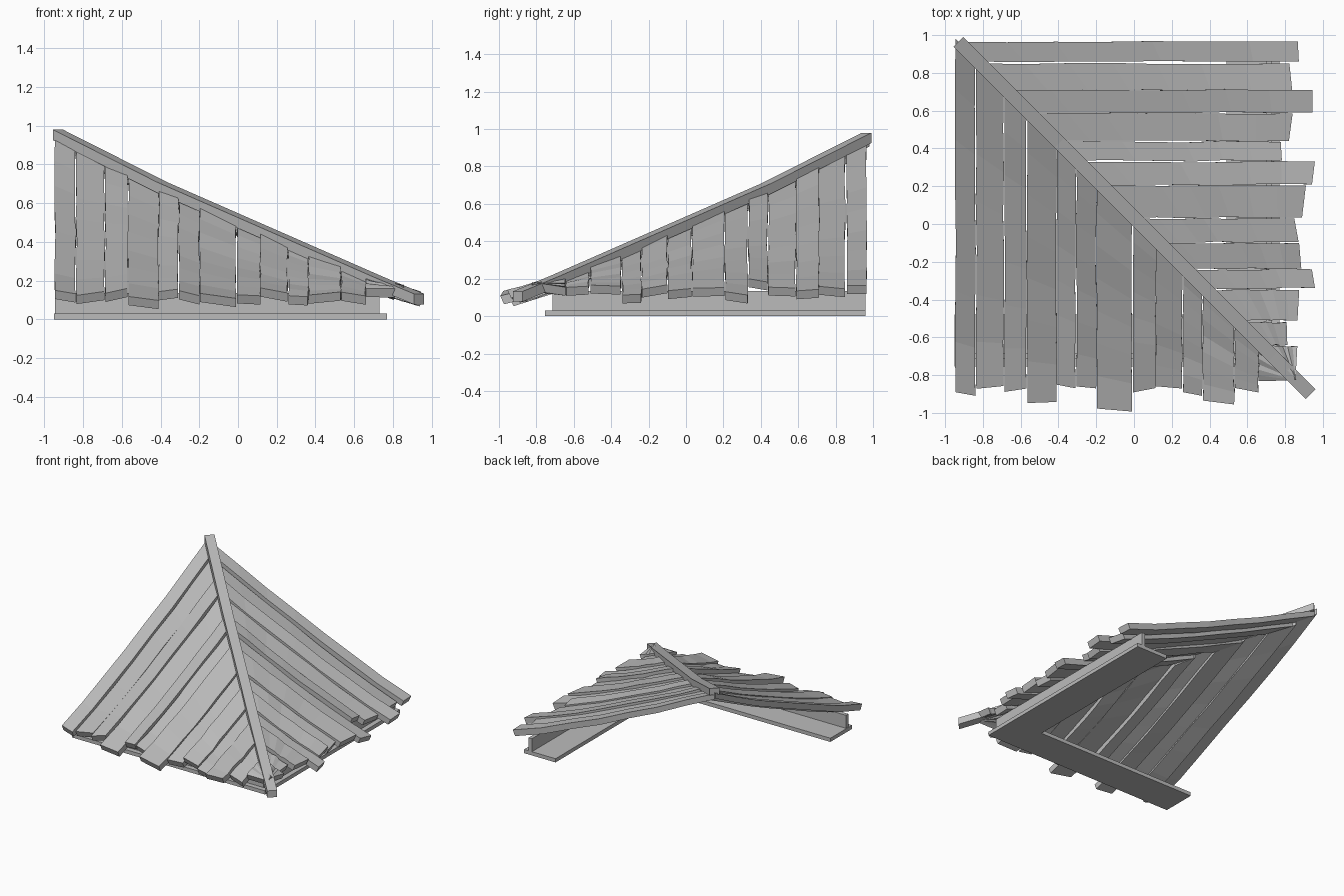
import bpy, random
from mathutils import Vector

random.seed(4)
cube = bpy.data.objects.get("Cube")
if cube:
    bpy.data.objects.remove(cube)

wood = bpy.data.materials.new("weathered_grey")
wood.use_nodes = True
GREY = (0.5, 0.5, 0.5, 1)
wood.diffuse_color = GREY
wood.node_tree.nodes["Principled BSDF"].inputs["Base Color"].default_value = GREY

# roof height against distance up the slope (-1 eave, +1 peak)
SLOPE = [(-1.0, 0.105), (-0.87, 0.14), (-0.7, 0.195), (-0.4, 0.31),
         (0.0, 0.48), (0.43, 0.67), (1.0, 0.945)]
HIP = [(-0.9, 0.132), (-0.7, 0.215), (0.43, 0.71), (0.965, 0.98)]
SHIFT = 0.035  # hip line is y = SHIFT - x


def slope_z(t):
    for (a, za), (b, zb) in zip(SLOPE, SLOPE[1:]):
        if t <= b or b == SLOPE[-1][0]:
            return za + (zb - za) * (t - a) / (b - a)


def sweep(name, rings):
    """Closed solid from a list of four-cornered rings."""
    verts = [p for ring in rings for p in ring]
    faces = [(0, 1, 2, 3)]
    for r in range(len(rings) - 1):
        for k in range(4):
            a, b = r * 4 + k, r * 4 + (k + 1) % 4
            faces.append((a, a + 4, b + 4, b))
    last = len(verts) - 4
    faces.append((last + 3, last + 2, last + 1, last))
    mesh = bpy.data.meshes.new(name)
    mesh.from_pydata(verts, [], faces)
    mesh.materials.append(wood)
    obj = bpy.data.objects.new(name, mesh)
    bpy.context.collection.objects.link(obj)
    bpy.context.view_layer.objects.active = obj
    bpy.ops.object.mode_set(mode='EDIT')
    bpy.ops.mesh.select_all(action='SELECT')
    bpy.ops.mesh.normals_make_consistent(inside=False)
    bpy.ops.object.mode_set(mode='OBJECT')


def box(name, lo, hi):
    sweep(name, [[(x, lo[1], lo[2]), (x, hi[1], lo[2]), (x, hi[1], hi[2]), (x, lo[1], hi[2])]
                 for x in (lo[0], hi[0])])


def plank(name, lo, hi, eave, lift, place):
    """Bent board from the eave up to the mitre on the hip line."""
    roll = random.uniform(-0.012, 0.012)
    skew = random.uniform(-0.012, 0.012)
    steps = 7
    rings = []
    for i in range(steps + 1):
        s = i / steps
        wob = random.uniform(-0.004, 0.004) if 0 < i < steps else 0
        bump = random.uniform(-0.004, 0.004)
        ring = []
        for edge, sign, under in ((lo, -1, 0), (hi, 1, 0), (hi, 1, 1), (lo, -1, 1)):
            start = eave + sign * skew
            across = edge + wob
            t = start + (SHIFT - across - start) * s
            z = slope_z(t) + lift + bump + sign * roll * (1 - 0.5 * s)
            ring.append(place(across, t + 0.02 * under * (1 - s), z - 0.045 * under))
        rings.append(ring)
    sweep(name, rings)


# front slope planks: edge, edge, overhang
FRONT = [(-.945, -.84, .9), (-.835, -.69, .865), (-.685, -.57, .88), (-.565, -.41, .945),
         (-.41, -.31, .86), (-.305, -.2, .865), (-.195, -.01, .985), (-.005, .115, .88),
         (.115, .255, .865), (.26, .36, .9), (.365, .53, .945), (.535, .66, .88), (.66, .81, .83)]
# side slope planks
SIDE = [(.86, .965, .87), (.71, .85, .83), (.59, .71, .945), (.44, .585, .83),
        (.335, .435, .78), (.21, .33, .95), (.035, .205, .9), (-.095, .03, .86),
        (-.235, -.1, .88), (-.34, -.24, .95), (-.51, -.35, .87), (-.64, -.52, .81),
        (-.82, -.645, .86)]

for i, (lo, hi, out) in enumerate(FRONT):
    lift = 0.01 if i % 2 == 0 else -0.01
    plank(f"front_plank_{i + 1}", lo, hi, -out, lift, lambda a, t, z: (a, t, z))
for i, (lo, hi, out) in enumerate(SIDE):
    lift = 0.01 if i % 2 == 0 else -0.01
    # side slope is the front slope reflected across the hip line
    plank(f"side_plank_{i + 1}", SHIFT - hi, SHIFT - lo, SHIFT - out, lift,
          lambda a, t, z: (SHIFT - t, SHIFT - a, z))

# hip beam along the ridge between the slopes
side = Vector((1, 1, 0)).normalized() * 0.037
down = Vector((0, 0, -0.055))
rings = []
for t, z in HIP:
    mid = Vector((SHIFT - t, t, z))
    rings.append([mid - side, mid + side, mid + side + down, mid - side + down])
sweep("hip_beam", rings)

# L-shaped soffit and fascia walls under the eaves
box("front_soffit", (-.95, -.755, 0), (.77, -.48, .03))
box("side_soffit", (.49, -.48, 0), (.77, .96, .03))
box("front_fascia", (-.945, -.715, .03), (.73, -.685, .135))
box("side_fascia", (.7, -.685, .03), (.73, .96, .135))
